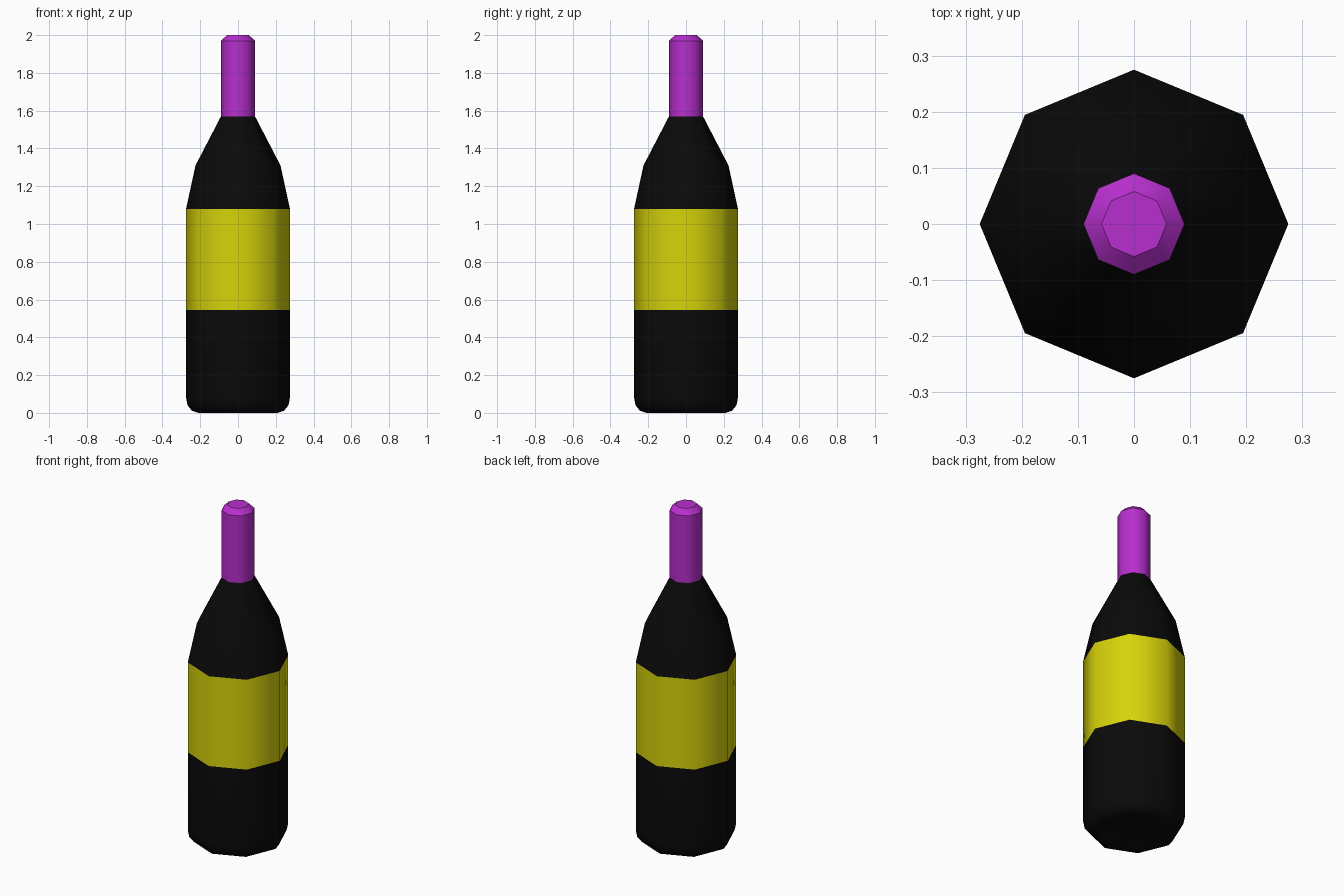
import bpy, bmesh, math

if "Cube" in bpy.data.objects:
    bpy.data.objects.remove(bpy.data.objects["Cube"])

SIDES = 8


def material(name, rgb):
    m = bpy.data.materials.new(name)
    m.diffuse_color = (*rgb, 1)
    m.use_nodes = True
    m.node_tree.nodes["Principled BSDF"].inputs["Base Color"].default_value = m.diffuse_color
    return m


def lathe(name, profile, mat, sharp_above=9.0):
    """Eight-sided turned smooth shell from (radius, z) points; radius 0 closes to a
    centre. Ring edges above sharp_above stay crisp."""
    bm = bmesh.new()
    rings = []
    for r, z in profile:
        n = 1 if r == 0 else SIDES
        rings.append([bm.verts.new((r * math.cos(math.tau * i / SIDES),
                                    r * math.sin(math.tau * i / SIDES), z))
                      for i in range(n)])
    for a, b in zip(rings, rings[1:]):
        for i in range(SIDES):
            j = (i + 1) % SIDES
            if len(a) == 1:
                vs = (a[0], b[j], b[i])
            elif len(b) == 1:
                vs = (a[i], a[j], b[0])
            else:
                vs = (a[i], a[j], b[j], b[i])
            bm.faces.new(vs).smooth = True
    for ring in rings:
        if len(ring) > 1 and ring[0].co.z > sharp_above:
            for i in range(SIDES):
                bm.edges.get((ring[i], ring[(i + 1) % SIDES])).smooth = False
    me = bpy.data.meshes.new(name)
    bm.to_mesh(me)
    bm.free()
    me.materials.append(mat)
    ob = bpy.data.objects.new(name, me)
    bpy.context.collection.objects.link(ob)
    return ob


glass = material("dark_glass", (0.003, 0.003, 0.003))
paper = material("yellow_paper", (0.68, 0.65, 0.003))
foil = material("purple_foil", (0.47, 0.028, 0.61))

# lower glass: shallow hollow underneath, rounded foot, straight wall
lathe("lower_bottle", [(0, 0.04), (0.11, 0.03), (0.185, 0.003), (0.21, 0.0),
                       (0.245, 0.012), (0.267, 0.04), (0.275, 0.08),
                       (0.275, 0.545)], glass)
# label band
lathe("label", [(0.275, 0.545), (0.275, 1.08)], paper)
# sloping shoulder
lathe("shoulder", [(0.275, 1.08), (0.225, 1.31), (0.09, 1.57)], glass)
# foil-wrapped neck with chamfered flat top
lathe("neck_foil", [(0.09, 1.57), (0.09, 1.97), (0.058, 2.0), (0, 2.0)],
      foil, sharp_above=1.96)
